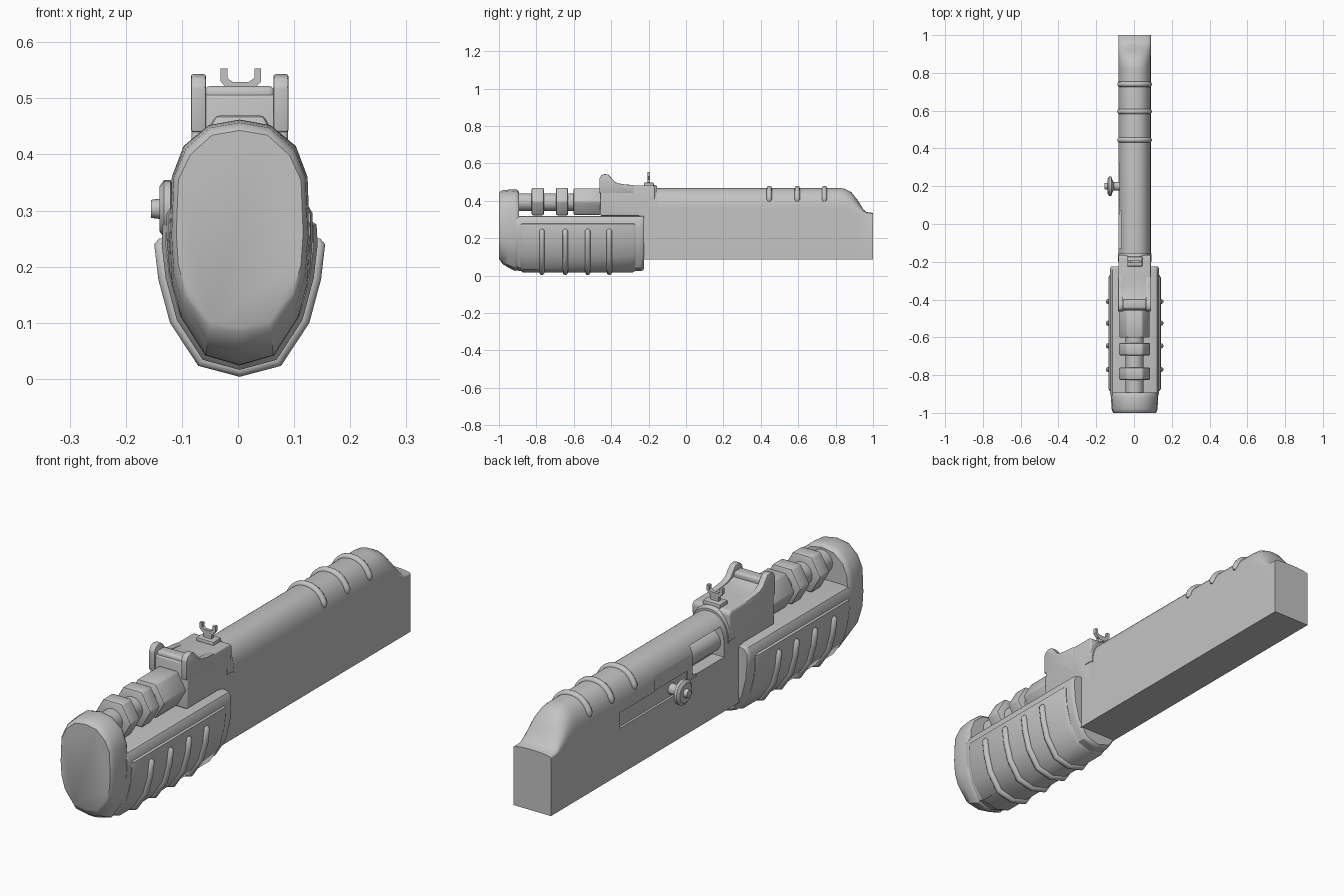
import bpy, bmesh, math
from mathutils import Matrix

if "Cube" in bpy.data.objects:
    bpy.data.objects.remove(bpy.data.objects["Cube"])

CX = 0.003  # body centre line
metal = bpy.data.materials.new("grey metal")
metal.diffuse_color = (0.55, 0.55, 0.55, 1)
metal.use_nodes = True
metal.node_tree.nodes["Principled BSDF"].inputs["Base Color"].default_value = metal.diffuse_color


def activate(ob):
    bpy.ops.object.select_all(action='DESELECT')
    ob.select_set(True)
    bpy.context.view_layer.objects.active = ob


def finish(name, bm, bevel=0, segs=3, angle=35):
    bmesh.ops.recalc_face_normals(bm, faces=bm.faces)
    me = bpy.data.meshes.new(name)
    bm.to_mesh(me)
    bm.free()
    me.materials.append(metal)
    ob = bpy.data.objects.new(name, me)
    bpy.context.collection.objects.link(ob)
    activate(ob)
    if bevel:
        m = ob.modifiers.new("bevel", 'BEVEL')
        m.width, m.segments, m.limit_method = bevel, segs, 'ANGLE'
        bpy.ops.object.modifier_apply(modifier=m.name)
    bpy.ops.object.shade_smooth_by_angle(angle=math.radians(angle))
    return ob


def loft(name, rings, **kw):
    bm = bmesh.new()
    vs = [[bm.verts.new(p) for p in r] for r in rings]
    n = len(vs[0])
    for a, b in zip(vs, vs[1:]):
        for i in range(n):
            j = (i + 1) % n
            bm.faces.new((a[i], a[j], b[j], b[i]))
    bm.faces.new(vs[0])
    bm.faces.new(vs[-1])
    return finish(name, bm, **kw)


def side_plate(name, profile, x0, x1, **kw):
    """Extrude a (y, z) profile across x."""
    return loft(name, [[(x, y, z) for y, z in profile] for x in (x0, x1)], **kw)


def box(name, x0, x1, y0, y1, z0, z1, **kw):
    return side_plate(name, [(y0, z0), (y1, z0), (y1, z1), (y0, z1)], x0, x1, **kw)


def lathe(name, axis, base, stations, sides=32, **kw):
    """Stack of (position, radius) rings along x or y."""
    rings = []
    for p, r in stations:
        ring = []
        for i in range(sides):
            t = 2 * math.pi * i / sides
            c, s = r * math.cos(t), r * math.sin(t)
            ring.append((base[0] + c, p, base[1] + s) if axis == 'y'
                        else (p, base[0] + c, base[1] + s))
        rings.append(ring)
    return loft(name, rings, **kw)


def tube(name, pts, radius):
    cu = bpy.data.curves.new(name, 'CURVE')
    cu.dimensions, cu.bevel_depth, cu.bevel_resolution = '3D', radius, 3
    cu.use_fill_caps = True
    sp = cu.splines.new('POLY')
    sp.points.add(len(pts) - 1)
    for p, c in zip(sp.points, pts):
        p.co = (*c, 1)
    sp.points[0].radius = sp.points[-1].radius = 0.4
    cu.materials.append(metal)
    ob = bpy.data.objects.new(name, cu)
    bpy.context.collection.objects.link(ob)
    activate(ob)
    bpy.ops.object.convert(target='MESH')
    bpy.ops.object.shade_smooth_by_angle(angle=math.radians(50))


def mirrored(half, y, scale=1.0, zc=0.25):
    """Closed ring from a bottom-to-top right half outline."""
    pts = half + [(-x, z) for x, z in half[-2:0:-1]]
    return [(CX + x * scale, y, zc + (z - zc) * scale) for x, z in pts]


def arch(y, top, h, w=0.086, a0=0, a1=180, n=20):
    pts = []
    for i in range(n + 1):
        t = math.radians(a0 + (a1 - a0) * i / n)
        c, s = math.cos(t), max(0, math.sin(t))
        pts.append((CX + w * math.copysign(abs(c) ** 0.9, c), y, top - h + h * s ** 0.9))
    return pts


def cut(target, cutter):
    m = target.modifiers.new("cut", 'BOOLEAN')
    m.operation, m.object, m.solver = 'DIFFERENCE', cutter, 'EXACT'
    activate(target)
    bpy.ops.object.modifier_apply(modifier=m.name)
    bpy.data.objects.remove(cutter)


# receiver: arched housing with a sloping rear end
stations = [(-0.25, 0.468, 0.11), (0.82, 0.468, 0.11), (0.85, 0.464, 0.108),
            (0.885, 0.445, 0.098), (0.92, 0.4, 0.066), (0.95, 0.352, 0.026),
            (0.965, 0.34, 0.016), (1.0, 0.335, 0.012)]
receiver = loft("receiver", [[(CX + 0.086, y, 0.085)] + arch(y, t, h) + [(CX - 0.086, y, 0.085)]
                             for y, t, h in stations])
# handle slot, sliding panel recess and ejection port on the left
cut(receiver, box("slot_cutter", -0.2, -0.073, 0.1, 0.55, 0.275, 0.34))
cut(receiver, box("panel_cutter", -0.2, -0.078, 0.05, 0.32, 0.30, 0.425))
cut(receiver, box("port_cutter", -0.2, -0.03, -0.13, 0.07, 0.31, 0.43))
activate(receiver)
bpy.ops.object.shade_smooth_by_angle(angle=math.radians(35))
lathe("bolt", 'y', (-0.022, 0.365), [(-0.2, 0.045), (0.065, 0.045), (0.07, 0.04)])

# cocking handle
lathe("cocking_handle", 'x', (0.2, 0.303),
      [(-0.155, 0.016), (-0.14, 0.018), (-0.14, 0.04), (-0.132, 0.051),
       (-0.12, 0.051), (-0.113, 0.03), (-0.107, 0.022), (-0.06, 0.022)], sides=20)

# grip ribs over the rear top
for i, y in enumerate((0.445, 0.595, 0.74)):
    tube(f"top_rib_{i + 1}", arch(y, 0.467, 0.109, a0=18, a1=162), 0.014)

# end cap: rounded oval with a chamfered lower front
front = [(0, .085), (.055, .092), (.1, .15), (.115, .2), (.119, .26),
         (.115, .36), (.093, .407), (.052, .444), (0, .453)]
back = [(0, .025), (.06, .042), (.104, .11), (.121, .17), (.125, .25),
        (.121, .36), (.1, .415), (.055, .452), (0, .462)]
rings = []
for y, f, s in ((-1, 0, .95), (-.994, .12, .98), (-.98, .4, 1), (-.95, .7, 1),
                (-.915, 1, 1), (-.902, 1, .985), (-.893, 1, .94)):
    mix = [(a[0] + (b[0] - a[0]) * f, a[1] + (b[1] - a[1]) * f) for a, b in zip(front, back)]
    rings.append(mirrored(mix, y, s))
loft("end_cap", rings, angle=40)

# fore end shell, outer grip panel and its ribs
shell = [(0, .024), (.062, .042), (.105, .11), (.125, .19), (.13, .25),
         (.13, .295), (.118, .315), (.1, .32), (0, .32)]
loft("fore_end", [mirrored(shell, y, s) for y, s in
                  ((-.91, .97), (-.89, 1), (-.245, 1), (-.232, .985), (-.225, .95))], angle=40)
panel = [(0, .016), (.066, .034), (.112, .105), (.132, .18), (.139, .24),
         (.137, .275), (.128, .281), (0, .281)]
loft("grip_panel", [mirrored(panel, y, s) for y, s in
                    ((-.885, .95), (-.872, 1), (-.285, 1), (-.27, .95))], angle=40)
path = [(.138, .25)] + panel[4:0:-1]
for i, y in enumerate((-0.77, -0.645, -0.525, -0.41)):
    pts = path + [(0, .017)] + [(-x, z) for x, z in reversed(path)]
    tube(f"grip_rib_{i + 1}", [(CX + x, y, z) for x, z in pts], 0.014)

# barrel with hexagonal collars
lathe("barrel", 'y', (CX, 0.393), [(-0.92, 0.047), (-0.43, 0.047)])
for name, y0, y1, r in (("front_collar", -0.825, -0.76, 0.085),
                        ("middle_collar", -0.695, -0.63, 0.085),
                        ("rear_collar", -0.602, -0.455, 0.082)):
    lathe(name, 'y', (CX, 0.396), [(y0, r), (y1, r)], sides=6, bevel=0.008, segs=2)

# sight bracket: body, raised ears and cross bar
body = [(-.46, .32), (-.23, .32), (-.225, .258), (-.172, .258), (-.165, .47), (-.175, .483),
        (-.3, .483), (-.36, .488), (-.4, .5), (-.425, .512), (-.455, .505)]
side_plate("bracket_body", body, CX - 0.086, CX + 0.086, bevel=0.007)
ear = [(-.463, .44), (-.463, .52), (-.452, .537), (-.435, .543), (-.415, .54), (-.4, .525),
       (-.385, .505), (-.365, .494), (-.33, .488), (-.28, .484), (-.28, .44)]
for s, name in ((-1, "left_ear"), (1, "right_ear")):
    x = CX + s * 0.0735
    side_plate(name, ear, x - 0.0135, x + 0.0135, bevel=0.004, segs=2)
box("bracket_cross_bar", CX - 0.062, CX + 0.062, -.45, -.4, .49, .522, bevel=0.01)

# band where the bracket meets the receiver
loft("receiver_band", [arch(y, t, .12, w=.089) for y, t in
                       ((-.2, .485), (-.165, .485), (-.155, .478))])

# rear sight: base, stem and forked notch
SX = 0.005
box("sight_base", SX - 0.04, SX + 0.04, -.225, -.172, .475, .497, bevel=0.005, segs=2)
box("sight_stem", SX - 0.018, SX + 0.018, -.207, -.193, .49, .525)
fork = [(-.036, .553), (-.024, .553), (-.024, .536), (-.014, .529), (.014, .529), (.024, .536),
        (.024, .553), (.036, .553), (.036, .53), (.022, .515), (-.022, .515), (-.036, .53)]
loft("sight_fork", [[(SX + x, y, z) for x, z in fork] for y in (-.207, -.193)])
